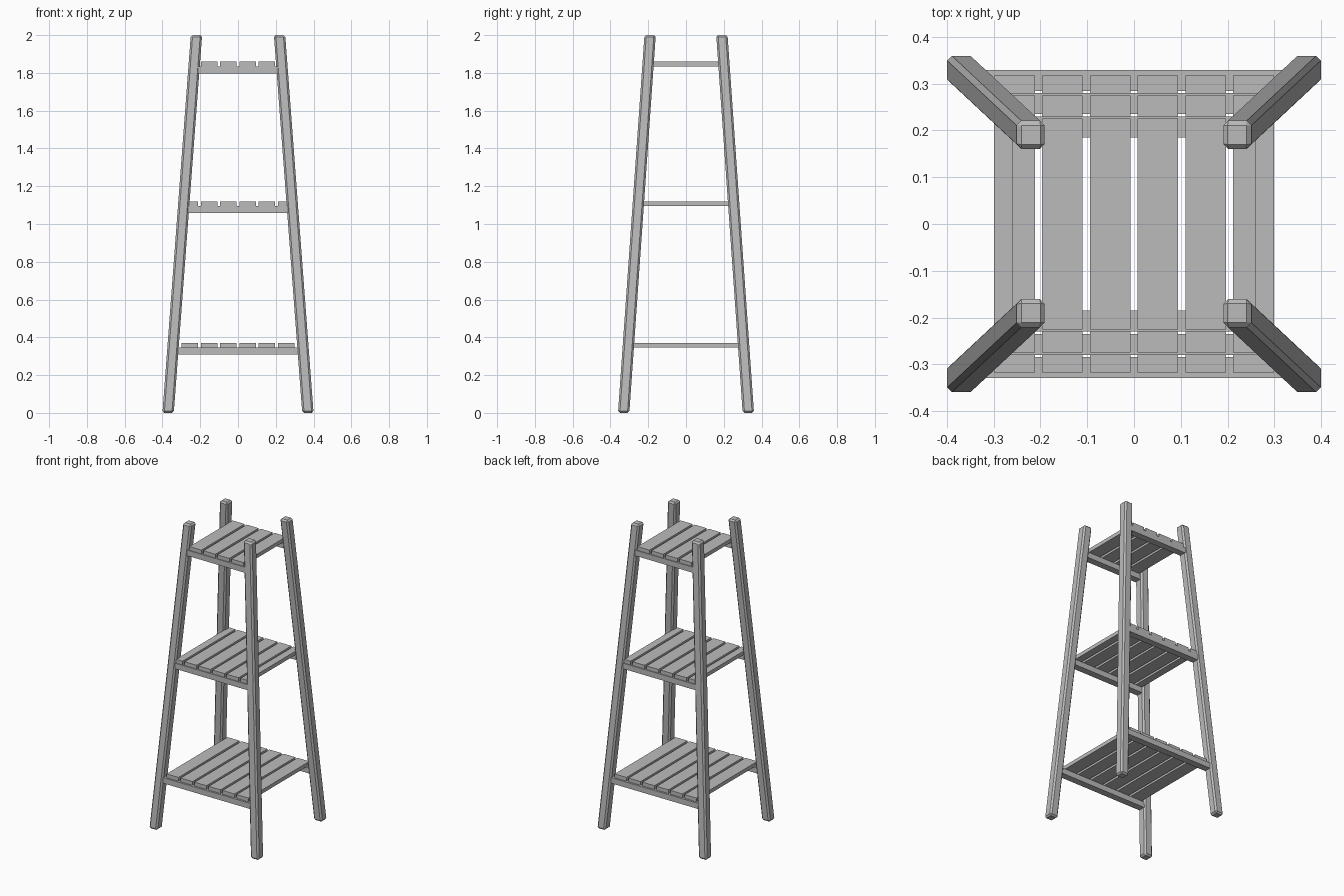
import bpy
import bmesh
from mathutils import Vector, Matrix

old = bpy.data.objects.get("Cube")
if old:
    bpy.data.objects.remove(old, do_unlink=True)

# Single plain grey for the whole stand
GREY = (0.5, 0.5, 0.5, 1.0)
grey = bpy.data.materials.new("plain grey")
grey.use_nodes = True
grey.diffuse_color = GREY
grey.node_tree.nodes["Principled BSDF"].inputs["Base Color"].default_value = GREY


def finish(bm, name):
    mesh = bpy.data.meshes.new(name)
    bm.to_mesh(mesh)
    bm.free()
    mesh.materials.append(grey)
    obj = bpy.data.objects.new(name, mesh)
    bpy.context.collection.objects.link(obj)
    return obj


def box(name, low, high):
    low, high = Vector(low), Vector(high)
    bm = bmesh.new()
    bmesh.ops.create_cube(bm, size=1)
    bmesh.ops.scale(bm, vec=high - low, verts=bm.verts)
    bmesh.ops.translate(bm, vec=(low + high) / 2, verts=bm.verts)
    return finish(bm, name)


# Chamfered leg, sheared so it leans inward on both axes
HEIGHT, LEG = 2.0, 0.06
FOOT, TIP = Vector((0.37, 0.33, 0)), Vector((0.22, 0.19, 0))


def leg(name, sx, sy):
    bm = bmesh.new()
    bmesh.ops.create_cube(bm, size=1)
    bmesh.ops.scale(bm, vec=(LEG, LEG, HEIGHT), verts=bm.verts)
    bmesh.ops.translate(bm, vec=(0, 0, HEIGHT / 2), verts=bm.verts)
    bmesh.ops.bevel(bm, geom=bm.edges[:], offset=0.01, segments=1,
                    profile=0.5, affect='EDGES')
    for v in bm.verts:
        centre = FOOT.lerp(TIP, v.co.z / HEIGHT)
        v.co.x += sx * centre.x
        v.co.y += sy * centre.y
    return finish(bm, name)


for front, sy in (("front", -1), ("back", 1)):
    for side, sx in (("left", 1), ("right", -1)):
        leg(f"{front}_{side}_leg", sx, sy)

# Shelves: (name, slat top, slat half depth, slat half width, rail half length)
SHELVES = [
    ("bottom", 0.37, 0.317, 0.30, 0.33),
    ("middle", 1.12, 0.275, 0.26, 0.28),
    ("top", 1.86, 0.225, 0.198, 0.23),
]
PITCH, SLAT, THICK, RAIL = 0.102, 0.087, 0.025, 0.045

for name, top, depth, width, length in SHELVES:
    under = top - THICK
    # Slats run front to back; the outer ones are trimmed to fit between the legs
    for i in range(6):
        x = (i - 2.5) * PITCH
        x0, x1 = max(x - SLAT / 2, -width), min(x + SLAT / 2, width)
        if x1 - x0 > 0.01:
            box(f"{name}_slat_{i + 1}", (x0, -depth, under), (x1, depth, top))
    # Rails join the legs under the slat ends
    outer = depth + 0.012 if name == "bottom" else depth + 0.005
    for end, s in (("front", -1), ("back", 1)):
        ys = sorted((s * outer, s * (outer - RAIL)))
        box(f"{name}_{end}_rail", (-length, ys[0], under - 0.037),
            (length, ys[1], under))
